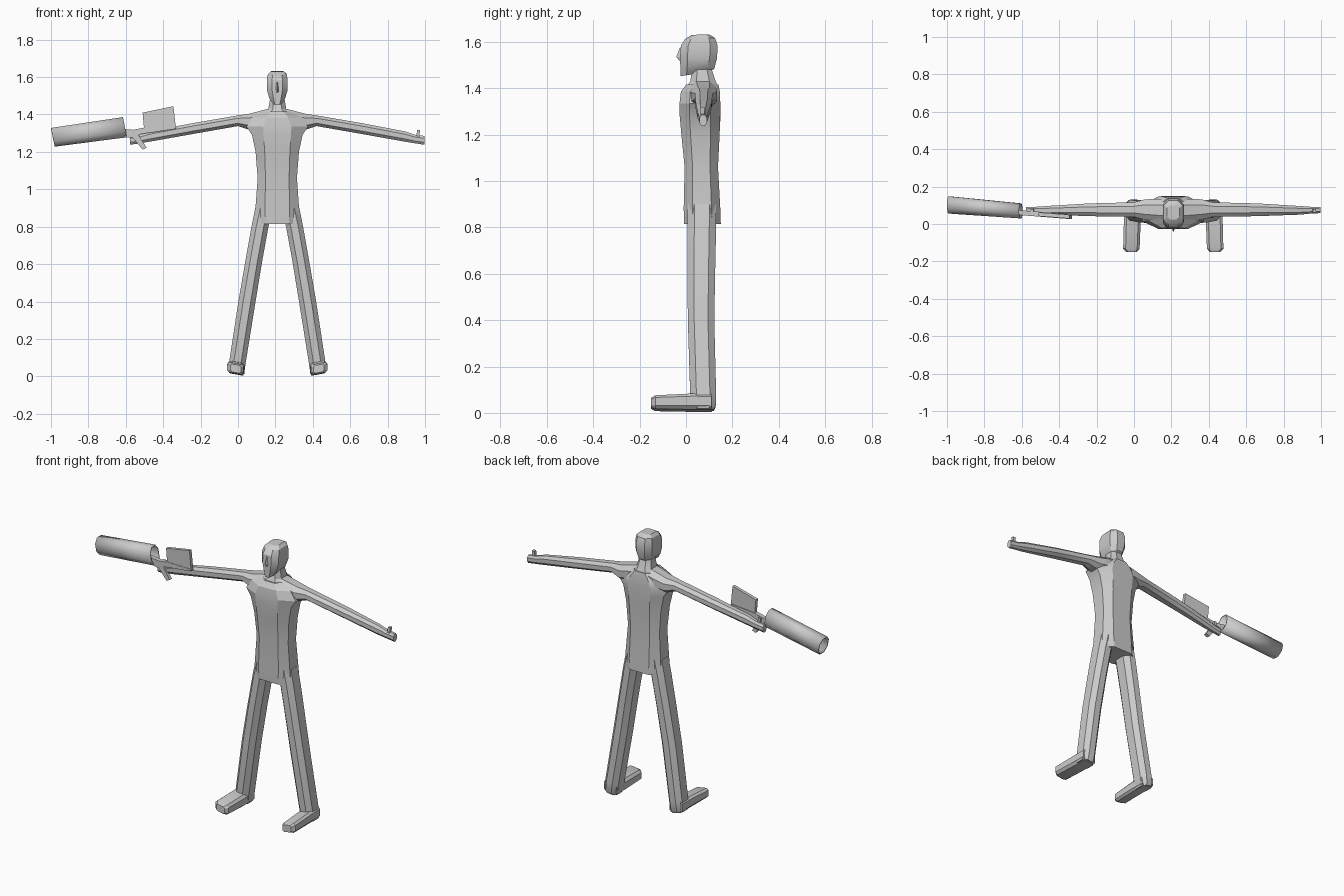
import bpy, bmesh, math
from mathutils import Vector

CX = 0.21          # figure stands off-centre because of the held gun
grey = bpy.data.materials.new("plain grey")
grey.diffuse_color = (0.6, 0.6, 0.6, 1)


def finish(name, bm, smooth=True):
    bmesh.ops.recalc_face_normals(bm, faces=bm.faces[:])
    me = bpy.data.meshes.new(name)
    bm.to_mesh(me)
    bm.free()
    me.materials.append(grey)
    ob = bpy.data.objects.new(name, me)
    bpy.context.collection.objects.link(ob)
    if smooth:
        bpy.ops.object.select_all(action='DESELECT')
        ob.select_set(True)
        bpy.context.view_layer.objects.active = ob
        bpy.ops.object.shade_smooth_by_angle(angle=math.radians(28))
    return ob


def loft(name, rings, caps=True, smooth=True):
    """Skin a list of equally long point rings."""
    bm = bmesh.new()
    vs = [[bm.verts.new(p) for p in r] for r in rings]
    n = len(vs[0])
    for a, b in zip(vs, vs[1:]):
        for i in range(n):
            j = (i + 1) % n
            bm.faces.new((a[i], a[j], b[j], b[i]))
    if caps:
        bm.faces.new(vs[0])
        bm.faces.new(vs[-1])
    return finish(name, bm, smooth)


def octagon(a0, a1, b0, b1, ca, cb):
    """Box outline with corners cut by the fractions ca and cb."""
    da, db = (a1 - a0) * ca, (b1 - b0) * cb
    return [(a0 + da, b0), (a1 - da, b0), (a1, b0 + db), (a1, b1 - db),
            (a1 - da, b1), (a0 + da, b1), (a0, b1 - db), (a0, b0 + db)]


def level(z, x0, x1, y0, y1, cx=0.25, cy=0.25, tilt=0.0):
    return [(CX + x, y, z + tilt * (abs(x) - 0.2))
            for x, y in octagon(x0, x1, y0, y1, cx, cy)]


def prism(name, outline, y0, y1, skew=0.0):
    """Front outline pushed through y; skew slides it in y along x."""
    return loft(name, [[(x, y + skew * (x - outline[0][0]), z) for x, z in outline]
                       for y in (y0, y1)], smooth=False)


# torso: z, half width, front, back, corner cut
loft("torso", [level(z, -w, w, f, b, c, 0.24) for z, w, f, b, c in [
    (0.815, 0.122, -0.008, 0.150, 0.25), (0.88, 0.118, -0.010, 0.148, 0.22),
    (1.06, 0.105, -0.006, 0.138, 0.20), (1.20, 0.116, -0.020, 0.145, 0.21),
    (1.29, 0.135, -0.028, 0.148, 0.23), (1.335, 0.165, -0.028, 0.148, 0.27),
    (1.385, 0.13, -0.022, 0.146, 0.28), (1.415, 0.068, 0.000, 0.140, 0.25)]])

# neck
loft("neck", [level(z, -w, w, f, b) for z, w, f, b in [
    (1.40, 0.08, 0.0, 0.142), (1.43, 0.048, 0.018, 0.128), (1.50, 0.036, 0.03, 0.105)]])

# head: chin to crown, with a narrower face than skull
head = []
for z, lift, w, f, b, c in [(1.452, 0.02, 0.022, -0.024, 0.105, 0.22),
                            (1.485, 0.0, 0.042, -0.024, 0.122, 0.26),
                            (1.53, 0.0, 0.055, -0.026, 0.134, 0.25),
                            (1.585, 0.0, 0.056, -0.022, 0.136, 0.25),
                            (1.612, 0.005, 0.050, -0.004, 0.125, 0.25),
                            (1.630, 0.002, 0.034, 0.025, 0.100, 0.25)]:
    head.append([(x, y, zz + lift * (y - f) / (b - f))
                 for x, y, zz in level(z, -w, w, f, b, c, 0.2)])
loft("head", head)
# nose and brow wedge
loft("nose", [[(CX - w, -0.018, z), (CX + w, -0.018, z), (CX, y, z)]
              for z, w, y in [(1.518, 0.012, -0.028), (1.535, 0.011, -0.042),
                              (1.575, 0.005, -0.026)]], smooth=False)

for s, side in ((1, "left"), (-1, "right")):
    def flip(rings):
        return [[(CX + s * (x - CX), y, z) for x, y, z in r] for r in rings]

    # leg: z, inner and outer offset, front, back
    loft(side + "_leg", flip([level(z, i, o, f, b, 0.28, 0.24, t) for z, i, o, f, b, t in [
        (0.90, 0.020, 0.118, 0.008, 0.130, 0), (0.80, 0.047, 0.138, 0.006, 0.130, 0),
        (0.62, 0.080, 0.170, 0.006, 0.126, 0), (0.40, 0.116, 0.208, 0.008, 0.122, 0),
        (0.08, 0.168, 0.256, 0.018, 0.130, 0.1), (0.025, 0.176, 0.262, 0.022, 0.128, 0.15),
        (0.008, 0.182, 0.258, 0.03, 0.12, 0.18)]]))

    # foot: sections from toe to heel
    foot = []
    for y, i, o, z0, z1 in [(-0.150, 0.194, 0.250, 0.020, 0.062),
                            (-0.132, 0.180, 0.268, 0.012, 0.070),
                            (0.02, 0.174, 0.264, 0.010, 0.078),
                            (0.11, 0.176, 0.262, 0.010, 0.078)]:
        foot.append([(CX + x, y, z + 0.17 * (x - 0.22))
                     for x, z in octagon(i, o, z0, z1, 0.15, 0.2)])
    loft(side + "_foot", flip(foot))

    # arm: offset from spine, front, back, bottom, top
    arm = []
    for x, f, b, z0, z1 in [(0.05, 0.010, 0.135, 1.33, 1.430),
                            (0.15, 0.022, 0.132, 1.318, 1.404),
                            (0.21, 0.038, 0.116, 1.338, 1.395),
                            (0.45, 0.042, 0.110, 1.296, 1.354),
                            (0.68, 0.050, 0.096, 1.255, 1.310),
                            (0.735, 0.056, 0.092, 1.246, 1.292),
                            (0.788, 0.058, 0.090, 1.238, 1.285)]:
        arm.append([(CX + x, y, z) for y, z in octagon(f, b, z0, z1, 0.27, 0.27)])
    loft(side + "_arm", flip(arm))

    # thumb
    loft(side + "_thumb", flip([[(CX + x + k, y, z) for x, y in
                                 ((0.742, 0.062), (0.758, 0.062), (0.758, 0.08), (0.742, 0.08))]
                                for z, k in ((1.275, 0), (1.318, 0.006))]), smooth=False)

# gun barrel shroud: hollow, slanted tube open at both ends
shroud = []
for x, y, z, hy, hz, k in [(-0.99, 0.102, 1.278, 0.046, 0.050, -0.2),
                           (-0.605, 0.070, 1.332, 0.040, 0.054, -0.18)]:
    shroud.append([(x + k * b, y + a, z + b)
                   for a, b in octagon(-hy, hy, -hz, hz, 0.28, 0.28)])
tube = loft("gun_shroud", shroud, caps=False)
mod = tube.modifiers.new("wall", 'SOLIDIFY')
mod.thickness = 0.006

# gun receiver, grip and stock plate
prism("gun_receiver", [(-0.64, 1.285), (-0.57, 1.275), (-0.52, 1.295), (-0.34, 1.322),
                       (-0.34, 1.335), (-0.50, 1.330), (-0.56, 1.318), (-0.64, 1.325)],
      0.050, 0.076, -0.08)
prism("gun_grip", [(-0.575, 1.29), (-0.510, 1.212), (-0.488, 1.222), (-0.535, 1.295)],
      0.046, 0.066)
prism("gun_stock", [(-0.510, 1.410), (-0.345, 1.444), (-0.332, 1.325), (-0.502, 1.318)],
      0.042, 0.062, -0.08)
